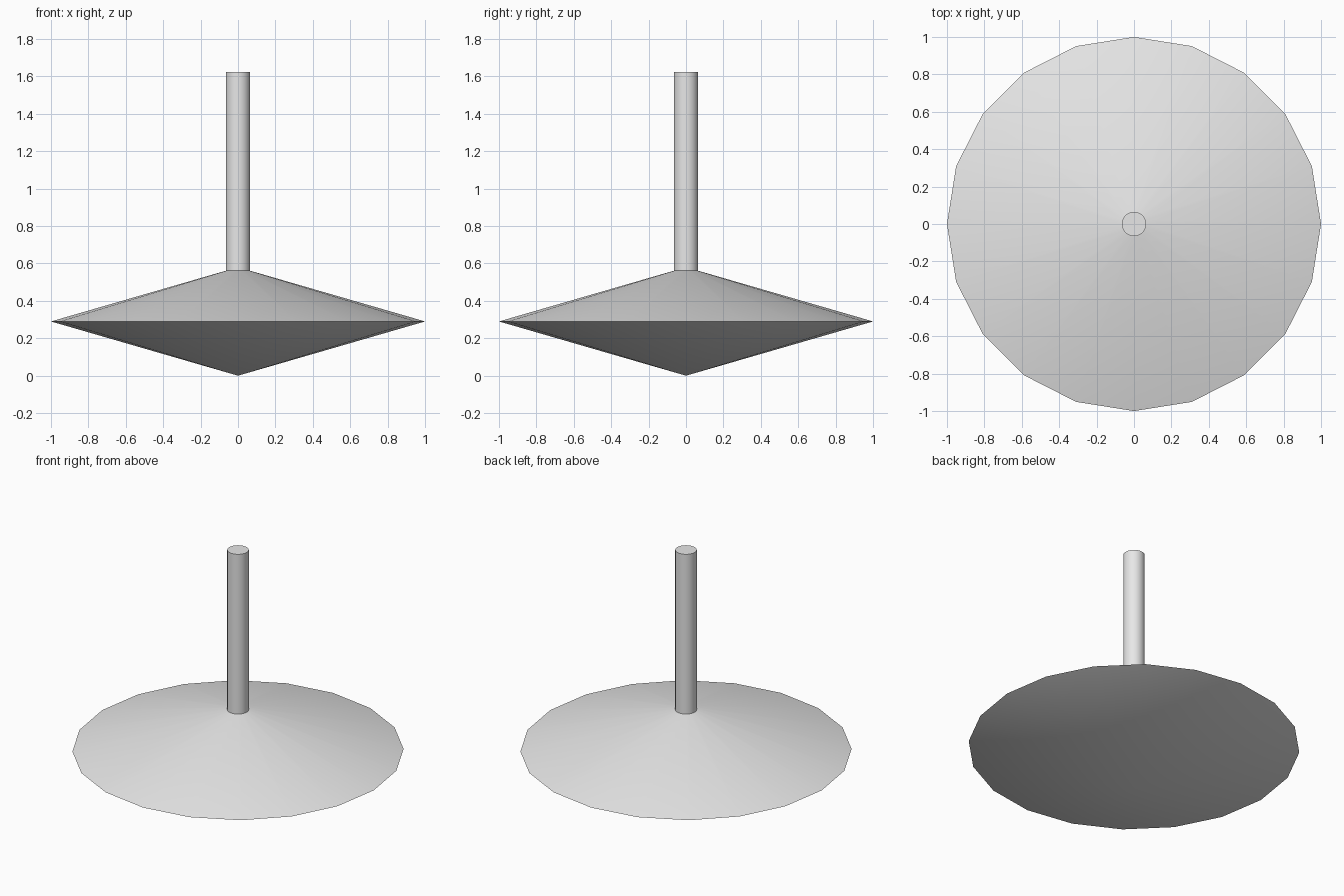
import bpy
import math

cube = bpy.data.objects.get("Cube")
if cube:
    bpy.data.objects.remove(cube, do_unlink=True)

RIM_Z = 0.29
STEM_R = 0.065
STEM_TOP = 1.625
STEM_BASE = RIM_Z * (2 - STEM_R)

# One plain grey for everything
grey = bpy.data.materials.new("light grey")
grey.use_nodes = True
colour = (0.8, 0.8, 0.8, 1)
grey.diffuse_color = colour
grey.node_tree.nodes["Principled BSDF"].inputs["Base Color"].default_value = colour


def lathe(name, profile, sides):
    """Revolve (radius, z) points about z; zero radius closes to a point."""
    verts, faces, rings = [], [], []
    for r, z in profile:
        n = sides if r else 1
        rings.append([len(verts) + i for i in range(n)])
        for i in range(n):
            a = math.tau * i / sides
            verts.append((r * math.cos(a), r * math.sin(a), z))
    for low, high in zip(rings, rings[1:]):
        for i in range(sides):
            j = i + 1
            quad = [low[i % len(low)], low[j % len(low)],
                    high[j % len(high)], high[i % len(high)]]
            faces.append(list(dict.fromkeys(quad)))
    if len(rings[0]) > 1:
        faces.append(rings[0][::-1])
    if len(rings[-1]) > 1:
        faces.append(rings[-1])
    mesh = bpy.data.meshes.new(name)
    mesh.from_pydata(verts, [], faces)
    mesh.materials.append(grey)
    obj = bpy.data.objects.new(name, mesh)
    bpy.context.collection.objects.link(obj)
    bpy.ops.object.select_all(action='DESELECT')
    obj.select_set(True)
    bpy.context.view_layer.objects.active = obj
    bpy.ops.object.shade_smooth_by_angle(angle=math.radians(25))
    return obj


# Double-cone body with a sharp rim, cut flat under the stem
lathe("spinner_body", [(0, 0), (1, RIM_Z), (STEM_R, STEM_BASE)], 20)

# Round handle standing on the body
lathe("handle_stem", [(STEM_R, STEM_BASE), (STEM_R, STEM_TOP)], 32)
